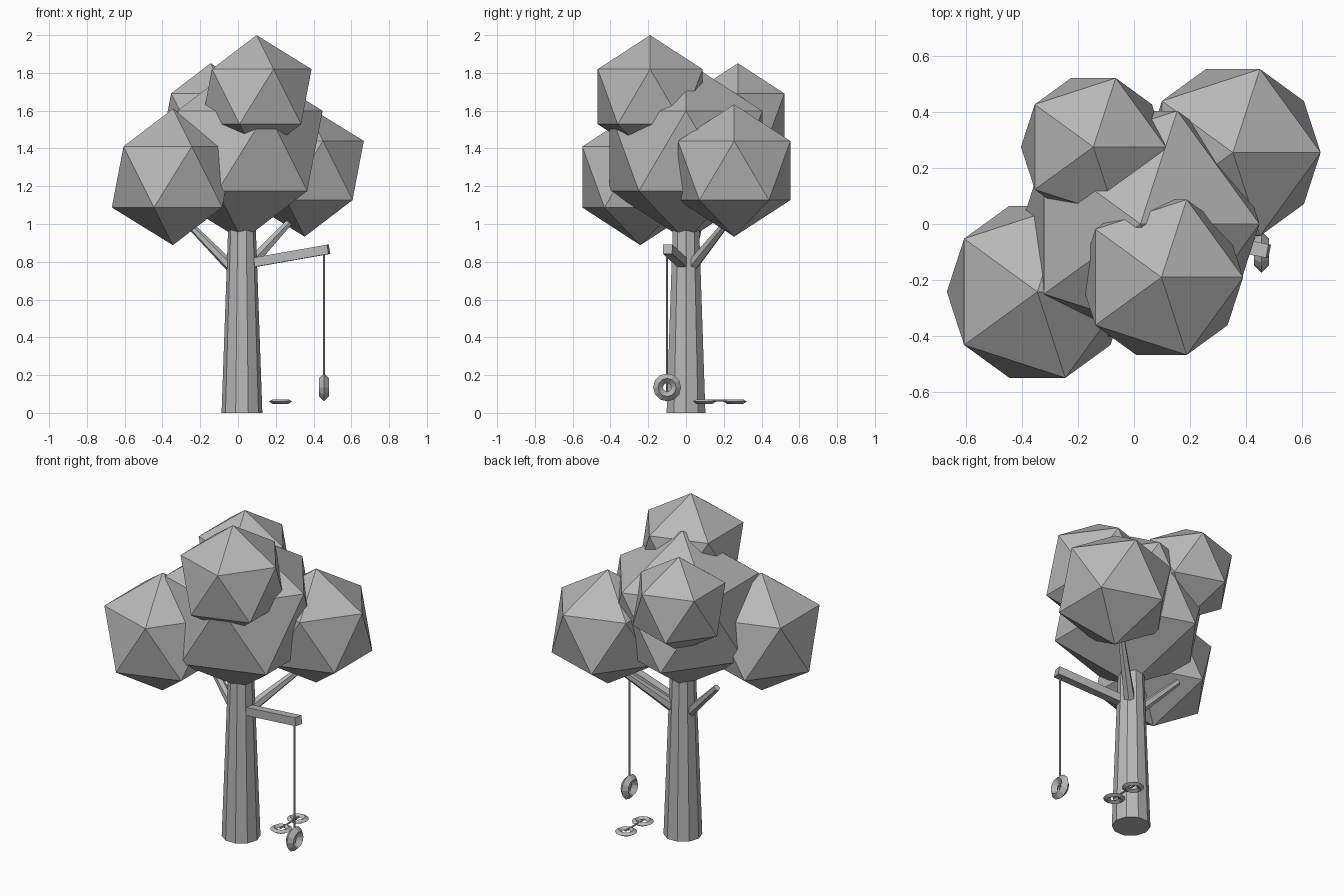
import bpy, bmesh, math
from mathutils import Vector, Matrix

if "Cube" in bpy.data.objects:
    bpy.data.objects.remove(bpy.data.objects["Cube"])


def material(name, rgb):
    m = bpy.data.materials.new(name)
    m.diffuse_color = (*rgb, 1)
    m.use_nodes = True
    m.node_tree.nodes["Principled BSDF"].inputs["Base Color"].default_value = m.diffuse_color
    return m


GREY = material("plain grey", (0.48, 0.48, 0.48))


def finish(name, bm):
    me = bpy.data.meshes.new(name)
    bm.to_mesh(me)
    bm.free()
    me.materials.append(GREY)
    ob = bpy.data.objects.new(name, me)
    bpy.context.collection.objects.link(ob)
    return ob


def limb(name, a, b, r1, r2, sides, spin=0):
    """Tapered prism running from point a to point b."""
    a, b = Vector(a), Vector(b)
    d = b - a
    rot = d.to_track_quat('Z', 'Y').to_matrix().to_4x4()
    mtx = Matrix.Translation((a + b) / 2) @ rot @ Matrix.Rotation(spin, 4, 'Z')
    bm = bmesh.new()
    bmesh.ops.create_cone(bm, cap_ends=True, segments=sides, radius1=r1,
                          radius2=r2, depth=d.length, matrix=mtx)
    return finish(name, bm)


def ring(name, loc, rot, major, minor, segs, flat=1):
    """Ring with a diamond cross-section."""
    bpy.ops.mesh.primitive_torus_add(location=loc, rotation=rot, major_radius=major,
                                     minor_radius=minor, major_segments=segs,
                                     minor_segments=4)
    ob = bpy.context.object
    ob.name = name
    ob.scale.z = flat
    ob.data.materials.append(GREY)
    for p in ob.data.polygons:
        p.use_smooth = False


# Foliage: faceted clumps (centre, radius)
clumps = {
    "foliage_middle": ((0.023, 0.0, 1.387), 0.475),
    "foliage_top": ((0.098, -0.19, 1.674), 0.326),
    "foliage_front_left": ((-0.345, -0.242, 1.249), 0.361),
    "foliage_back_right": ((0.353, 0.255, 1.283), 0.35),
    "foliage_back_left": ((-0.145, 0.275, 1.562), 0.289),
}
for name, (c, r) in clumps.items():
    bm = bmesh.new()
    bmesh.ops.create_icosphere(bm, subdivisions=1, radius=r,
                               matrix=Matrix.Translation(c))
    finish(name, bm)

# Trunk and branches
limb("trunk", (0.021, 0, 0), (0.021, 0, 1.1), 0.108, 0.069, 10, math.radians(90))
limb("left_branch", (0.0, 0.0, 0.735), (-0.26, 0.07, 1.0), 0.031, 0.019, 6)
limb("back_right_branch", (0.02, 0.0, 0.74), (0.31, 0.25, 1.05), 0.036, 0.017, 6)
limb("swing_branch", (0.035, -0.01, 0.788), (0.48, -0.097, 0.866), 0.035, 0.035, 4,
     math.radians(45))

# Tyre swing: rope and tyre
SX, SY = 0.455, -0.1
limb("swing_rope", (SX, SY, 0.11), (SX, SY, 0.86), 0.005, 0.005, 6)
ring("swing_tyre", (SX, SY, 0.135), (0, math.radians(90), 0), 0.048, 0.026, 12)

# Pair of joined rings lying behind the swing
for i, y in enumerate((0.098, 0.26)):
    ring(f"ground_ring_{i + 1}", (0.225, y, 0.06), (0, 0, 0), 0.042, 0.02, 12, 0.6)
limb("ring_link", (0.225, 0.088, 0.066), (0.225, 0.27, 0.066), 0.005, 0.005, 6)
